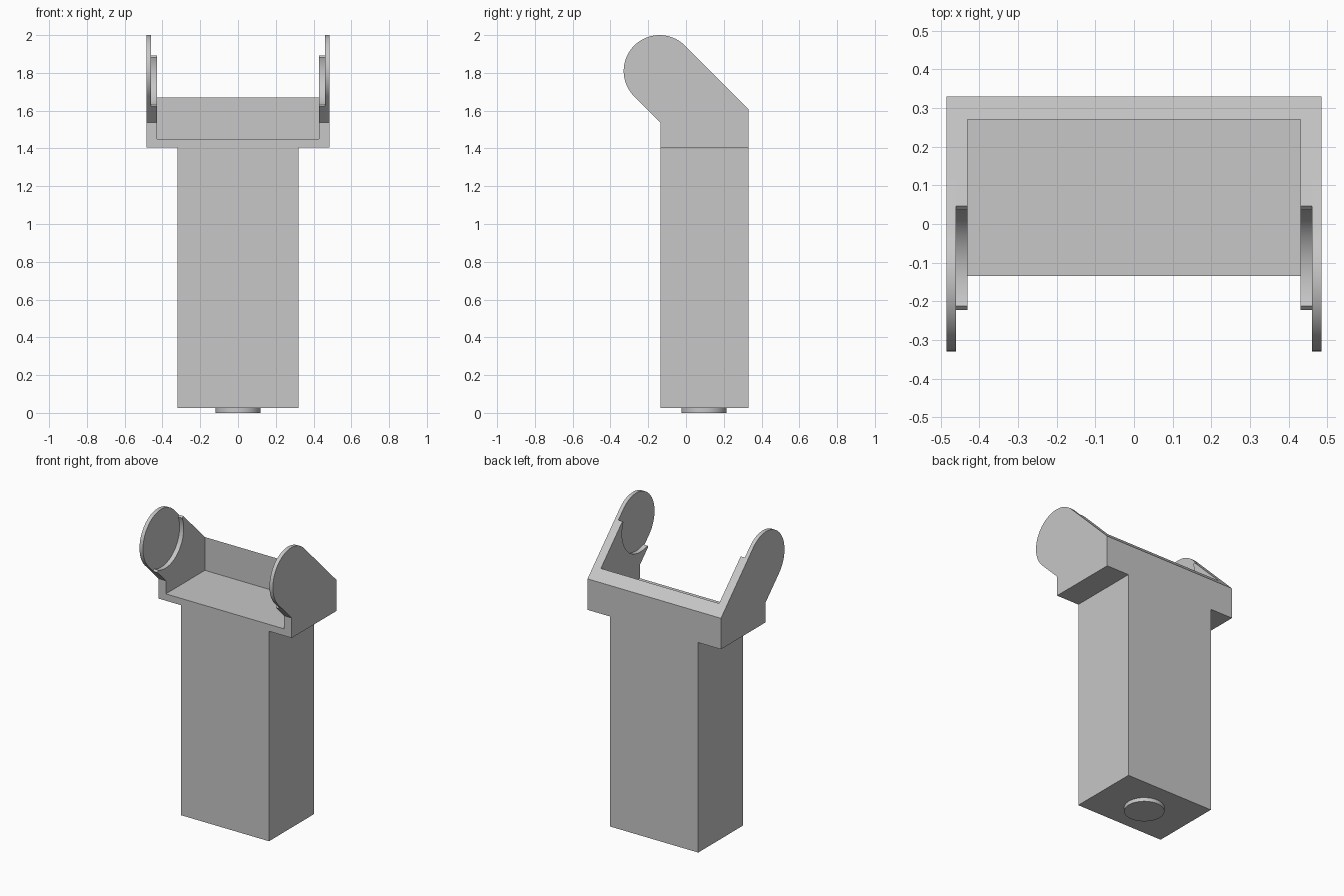
import bpy
import bmesh
from math import atan2, cos, sin, pi, radians, sqrt
from mathutils import Vector

cube = bpy.data.objects.get("Cube")
if cube:
    bpy.data.objects.remove(cube, do_unlink=True)

grey = bpy.data.materials.new("plain grey")
grey.use_nodes = True
grey.diffuse_color = (0.57, 0.57, 0.57, 1)
grey.node_tree.nodes["Principled BSDF"].inputs["Base Color"].default_value = grey.diffuse_color

FRONT, BACK = -0.135, 0.33        # depth of the post and yoke
SHELF, FLOOR = 1.405, 1.45        # underside and top of the yoke floor
HALF, INNER, PLATE = 0.485, 0.43, 0.46
PIVOT, R = Vector((-0.14, 1.81)), 0.19
ALONG = Vector((1, -1)).normalized()   # down the sloping arm
ACROSS = Vector((1, 1)).normalized()


def prism(name, profile, x0, x1):
    """Extrude a (y, z) profile from x0 to x1."""
    bm = bmesh.new()
    face = bm.faces.new([bm.verts.new((x0, y, z)) for y, z in profile])
    side = bmesh.ops.extrude_face_region(bm, geom=[face])["geom"]
    verts = [v for v in side if isinstance(v, bmesh.types.BMVert)]
    bmesh.ops.translate(bm, verts=verts, vec=(x1 - x0, 0, 0))
    bmesh.ops.recalc_face_normals(bm, faces=bm.faces)
    mesh = bpy.data.meshes.new(name)
    bm.to_mesh(mesh)
    bm.free()
    obj = bpy.data.objects.new(name, mesh)
    bpy.context.collection.objects.link(obj)
    return finish(obj)


def finish(obj):
    obj.data.materials.append(grey)
    bpy.ops.object.select_all(action="DESELECT")
    obj.select_set(True)
    bpy.context.view_layer.objects.active = obj
    bpy.ops.object.shade_smooth_by_angle(angle=radians(30))
    return obj


def rect(y0, y1, z0, z1):
    return [(y0, z0), (y1, z0), (y1, z1), (y0, z1)]


def arm_point(s, t):
    """Point at s down the arm and t across it, from the pivot."""
    return PIVOT + ALONG * s + ACROSS * t


def arc(a0, a1, steps):
    angles = [a0 + (a1 - a0) * i / steps for i in range(steps + 1)]
    return [arm_point(R * cos(a), R * sin(a)) for a in angles]


# Post and the round peg beneath it
prism("post", rect(FRONT, BACK, 0.025, SHELF), -0.32, 0.32)
bpy.ops.mesh.primitive_cylinder_add(vertices=64, radius=0.12, depth=0.025,
                                    location=(0, 0.095, 0.0125))
peg = bpy.context.object
peg.name = "bottom_peg"
finish(peg)

# Yoke floor and back wall with a sloping top
slope = PIVOT.x + PIVOT.y + R * sqrt(2)     # y + z on the upper slope
wall = 0.27
prism("yoke_floor", rect(FRONT, wall, SHELF, FLOOR), -INNER, INNER)
prism("back_wall", [(wall, SHELF), (BACK, SHELF), (BACK, slope - BACK),
                    (wall, slope - wall)], -INNER, INNER)

# Arms: full rounded outer plate, and an inner layer with a round seat cut away
low = PIVOT.x + PIVOT.y - R * sqrt(2)       # y + z on the lower slope
foot = [(FRONT, low - FRONT), (FRONT, SHELF), (BACK, SHELF), (BACK, slope - BACK)]
outer = arc(pi / 2, 3 * pi / 2, 40) + foot
cut = 0.073
lip = atan2(sqrt(R * R - cut * cut), cut)
inner = [arm_point(cut, R)] + arc(lip, -lip, 30) + [arm_point(cut, -R)] + foot
for side, sign in (("left", 1), ("right", -1)):
    prism(side + "_arm_plate", outer, sign * PLATE, sign * HALF)
    prism(side + "_arm_seat", inner, sign * INNER, sign * PLATE)
